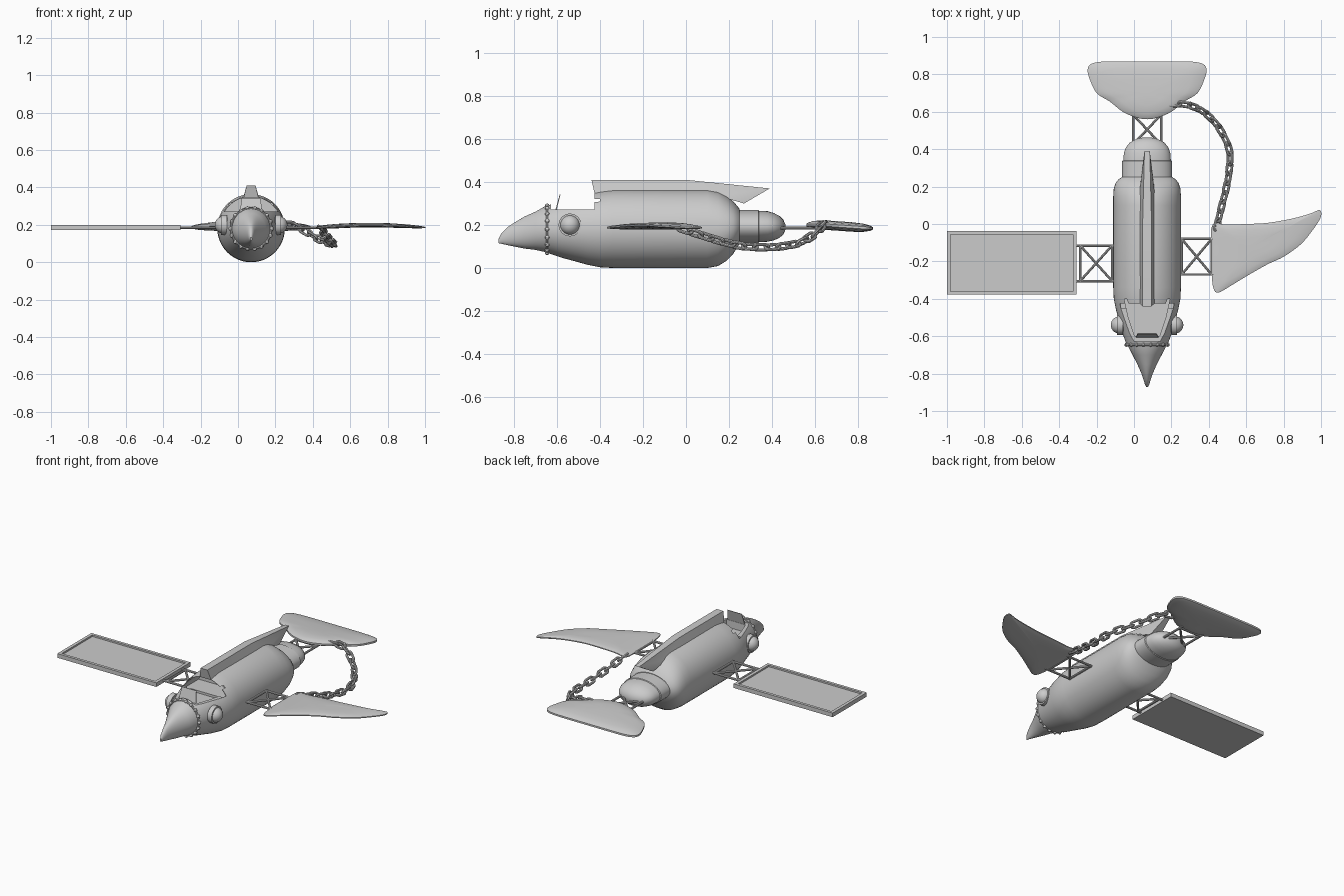
import bpy, bmesh, math
from mathutils import Vector, Matrix

if "Cube" in bpy.data.objects:
    bpy.data.objects.remove(bpy.data.objects["Cube"])

CX = 0.07  # body axis


def make(name, bm):
    bmesh.ops.recalc_face_normals(bm, faces=bm.faces)
    me = bpy.data.meshes.new(name)
    bm.to_mesh(me)
    bm.free()
    ob = bpy.data.objects.new(name, me)
    bpy.context.collection.objects.link(ob)
    return ob


def loft(name, sections, n=48):
    """Elliptical rings along y: (y, half width, centre z, half height)."""
    bm = bmesh.new()
    rings = []
    for y, hx, zc, hz in sections:
        rings.append([bm.verts.new((CX + hx * math.cos(2 * math.pi * i / n), y,
                                    zc + hz * math.sin(2 * math.pi * i / n))) for i in range(n)])
    for a, b in zip(rings, rings[1:]):
        for i in range(n):
            bm.faces.new((a[i], a[(i + 1) % n], b[(i + 1) % n], b[i]))
    bm.faces.new(rings[0])
    bm.faces.new(rings[-1])
    return make(name, bm)


def prism(name, lower, upper):
    """Solid between two matching 3D outlines."""
    bm = bmesh.new()
    a = [bm.verts.new(p) for p in lower]
    b = [bm.verts.new(p) for p in upper]
    n = len(a)
    for i in range(n):
        bm.faces.new((a[i], a[(i + 1) % n], b[(i + 1) % n], b[i]))
    bm.faces.new(a)
    bm.faces.new(b)
    return make(name, bm)


def box(name, lo, hi):
    c = [(lo[0], lo[1]), (hi[0], lo[1]), (hi[0], hi[1]), (lo[0], hi[1])]
    return prism(name, [(x, y, lo[2]) for x, y in c], [(x, y, hi[2]) for x, y in c])


def cut(ob, cutter):
    m = ob.modifiers.new("cut", 'BOOLEAN')
    m.operation, m.object, m.solver = 'DIFFERENCE', cutter, 'EXACT'
    bpy.context.view_layer.objects.active = ob
    bpy.ops.object.modifier_apply(modifier=m.name)
    bpy.data.objects.remove(cutter)


def spline(pts, steps, closed=False):
    pts = [Vector(p) for p in pts]
    n, out = len(pts), []
    for i in range(n if closed else n - 1):
        idx = [(i + k) % n if closed else min(max(i + k, 0), n - 1) for k in (-1, 0, 1, 2)]
        a, b, c, d = (pts[k] for k in idx)
        for s in range(steps):
            t = s / steps
            out.append(0.5 * (2 * b + (c - a) * t + (2 * a - 5 * b + 4 * c - d) * t * t
                              + (3 * b - a - 3 * c + d) * t ** 3))
    return out if closed else out + [pts[-1]]


def pillow(name, outline, centre, height, zfun):
    """Lens-shaped plate from a closed top-view outline."""
    pts = spline([(x, y, 0) for x, y in outline], 4, True)
    c, n = Vector((*centre, 0)), len(pts)
    levels = [(1, .25), (.93, .55), (.75, .85), (.45, 1)]
    bm = bmesh.new()
    rings = []
    for s, h in [(s, -h) for s, h in reversed(levels)] + levels[:]:
        ring = []
        for p in pts:
            q = c + (p - c) * s
            ring.append(bm.verts.new((q.x, q.y, zfun(q.x, q.y) + h * height)))
        rings.append(ring)
    for a, b in zip(rings, rings[1:]):
        for i in range(n):
            bm.faces.new((a[i], a[(i + 1) % n], b[(i + 1) % n], b[i]))
    for ring, sgn in ((rings[0], -1), (rings[-1], 1)):
        v = bm.verts.new((c.x, c.y, zfun(c.x, c.y) + sgn * height))
        for i in range(n):
            bm.faces.new((ring[i], ring[(i + 1) % n], v))
    return make(name, bm)


def rods(name, segs, r=0.007):
    bm = bmesh.new()
    for a, b in segs:
        a, b = Vector(a), Vector(b)
        m = Matrix.Translation((a + b) / 2) @ (b - a).to_track_quat('Z', 'Y').to_matrix().to_4x4()
        bmesh.ops.create_cone(bm, cap_ends=True, segments=10, radius1=r, radius2=r,
                              depth=(b - a).length, matrix=m)
    return make(name, bm)


def truss(name, x0, x1, y0, y1, along_x, z=0.185):
    """Two rails, end bars and a crossed brace in plan."""
    a, b, c, d = (x0, y0, z), (x1, y0, z), (x1, y1, z), (x0, y1, z)
    rails = [(a, b), (d, c)] if along_x else [(a, d), (b, c)]
    A, B, C, D = (Vector(p) for p in (a, b, c, d))
    k = 0.12
    if along_x:
        p, q, r, s = A.lerp(B, k), A.lerp(B, 1 - k), D.lerp(C, 1 - k), D.lerp(C, k)
        bars = [(p, s), (q, r)]
    else:
        p, q, r, s = A.lerp(D, k), B.lerp(C, k), B.lerp(C, 1 - k), A.lerp(D, 1 - k)
        bars = [(p, q), (s, r)]
    return rods(name, rails + bars + [(p, r), (q, s)])


# fuselage with flattened tail end
hull = loft("hull", [(-.645, .11, .18, .11), (-.58, .133, .18, .132), (-.52, .149, .18, .148),
                     (-.46, .166, .18, .165), (-.40, .178, .18, .177), (-.34, .181, .182, .182),
                     (.10, .181, .182, .182), (.15, .181, .182, .173), (.19, .178, .184, .15),
                     (.22, .168, .188, .122), (.24, .152, .192, .095), (.25, .135, .193, .08)])

# open cockpit: step, sunken tub and hollow under the roof
cut(hull, box("step_cutter", (-.3, -.628, .272), (.45, -.425, .6)))
tub = [(-.122, -.40), (.122, -.40), (.10, -.50), (.066, -.60), (-.066, -.60), (-.10, -.50)]
cut(hull, prism("tub_cutter", [(CX + x, y, .225) for x, y in tub], [(CX + x, y, .32) for x, y in tub]))
arch = [(CX + .166 * math.cos(math.radians(a)), .182 + .168 * math.sin(math.radians(a)))
        for a in range(20, 161, 7)]
cut(hull, prism("roof_cutter", [(x, -.45, z) for x, z in arch], [(x, -.27, z) for x, z in arch]))

# windshield
prism("windshield", [(CX + x, y, .255) for x, y in ((-.062, -.612), (.062, -.612), (.062, -.606), (-.062, -.606))],
      [(CX + x, y, .342) for x, y in ((-.05, -.588), (.05, -.588), (.05, -.584), (-.05, -.584))])

# beak-like nose
loft("nose", [(-.872, .004, .125, .01), (-.86, .011, .137, .024), (-.83, .02, .148, .042),
              (-.80, .03, .155, .055), (-.75, .052, .165, .075), (-.70, .078, .173, .089),
              (-.66, .098, .18, .105), (-.63, .105, .181, .109)])

# rivet collar
bm = bmesh.new()
for i in range(18):
    a = 2 * math.pi * i / 18
    bmesh.ops.create_uvsphere(bm, u_segments=10, v_segments=6, radius=.0105, matrix=Matrix.Translation(
        (CX + .111 * math.cos(a), -.646, .18 + .111 * math.sin(a))))
make("collar_rivets", bm)
bpy.ops.mesh.primitive_torus_add(major_segments=48, minor_segments=8, major_radius=.108, minor_radius=.006,
                                 location=(CX, -.646, .18), rotation=(math.pi / 2, 0, 0))
bpy.context.object.name = "collar_band"

# round side lamps
for side, s in (("left", -1), ("right", 1)):
    bm = bmesh.new()
    turn = Matrix.Translation((CX + s * .145, -.54, .2)) @ Matrix.Rotation(math.pi / 2, 4, 'Y')
    bmesh.ops.create_cone(bm, cap_ends=True, segments=32, radius1=.053, radius2=.053, depth=.03, matrix=turn)
    bmesh.ops.create_uvsphere(bm, u_segments=24, v_segments=14, radius=.046,
                              matrix=Matrix.Translation((CX + s * .148, -.54, .2)))
    make(side + "_lamp", bm)

# rear engine pod
loft("tail_pod", [(.20, .133, .193, .077), (.337, .133, .193, .077), (.34, .127, .193, .073),
                  (.38, .124, .193, .071), (.41, .113, .192, .063), (.435, .093, .191, .051),
                  (.453, .06, .19, .034), (.463, .02, .19, .012)])

# dorsal fin: wider at the base, sweeping to the rear
fin = [(-.425, .345, .04), (-.44, .41, .024), (0, .41, .024), (.39, .37, .014), (.27, .30, .03), (.15, .335, .042)]
bm = bmesh.new()
L, R = ([bm.verts.new((CX + s * w, y, z)) for y, z, w in fin] for s in (-1, 1))
base = [(bm.verts.new((CX - .042, 0, .345)), bm.verts.new((CX + .042, 0, .345)))]
L.append(base[0][0])
R.append(base[0][1])
for i in range(7):
    bm.faces.new((L[i], L[(i + 1) % 7], R[(i + 1) % 7], R[i]))
for S in (L, R):
    for q in ((0, 1, 2, 6), (2, 3, 5, 6), (3, 4, 5)):
        bm.faces.new([S[k] for k in q])
make("dorsal_fin", bm)

# left framed panel
panel = box("solar_panel", (-1, -.378, .172), (-.307, -.037, .198))
cut(panel, box("panel_cutter", (-.98, -.36, .188), (-.327, -.055, .3)))

# trusses joining the panel, wing and tail
truss("left_truss", -.315, -.09, -.305, -.115, True)
truss("right_truss", .23, .44, -.27, -.08, True)
truss("tail_truss", -.005, .145, .40, .61, False)

# swept right wing
pillow("right_wing", [(.42, -.004), (.50, -.004), (.60, 0), (.715, .006), (.85, .03), (.94, .055), (.993, .074),
                      (.998, .035), (.95, -.04), (.89, -.11), (.80, -.175), (.715, -.215), (.60, -.28),
                      (.51, -.335), (.45, -.367), (.425, -.345), (.415, -.26), (.413, -.12)],
       (.62, -.13), .012, lambda x, y: .186 + .013 * math.sin(math.pi * min(max((x - .42) / .58, 0), 1)))

# broad tail fluke
half = [(.13, .572), (.20, .625), (.27, .70), (.307, .775), (.318, .825), (.30, .855), (.24, .868), (.12, .87)]
half = [(x if i else .06, y if i else .57) for i, (x, y) in enumerate(half)]
half.insert(1, (.13, .60))
half.pop(2)
half.insert(2, (.20, .655))
pillow("tail_fluke", [(CX, .56)] + [(CX + x, y) for x, y in half] + [(CX, .87)]
       + [(CX - x, y) for x, y in reversed(half)], (CX, .70), .022,
       lambda x, y: .2 - .07 * max(y - .64, 0))

# hanging chain of alternating links
path = spline([(.44, -.03, .185), (.465, .08, .15), (.49, .18, .12), (.508, .28, .1), (.508, .40, .097),
               (.45, .52, .115), (.37, .60, .16), (.29, .635, .2), (.19, .645, .2)], 12)
dist = [0]
for a, b in zip(path, path[1:]):
    dist.append(dist[-1] + (b - a).length)
count = 17
for i in range(count):
    d = dist[-1] * (i + .5) / count
    k = next(j for j in range(1, len(dist)) if dist[j] >= d)
    pos = path[k - 1].lerp(path[k], (d - dist[k - 1]) / (dist[k] - dist[k - 1]))
    rot = (path[k] - path[k - 1]).to_track_quat('X', 'Z').to_matrix().to_4x4()
    roll = Matrix.Rotation(math.radians(40 + 90 * (i % 2)), 4, 'X')
    bpy.ops.mesh.primitive_torus_add(major_segments=18, minor_segments=8, major_radius=.017, minor_radius=.0075)
    link = bpy.context.object
    link.name = "chain_link"
    for v in link.data.vertices:
        v.co.x += math.copysign(.018, v.co.x)
    link.data.transform(Matrix.Translation(pos) @ rot @ roll)

# smooth shading with sharp edges kept
bpy.ops.object.select_all(action='SELECT')
bpy.context.view_layer.objects.active = hull
bpy.ops.object.shade_smooth_by_angle(angle=math.radians(30))
